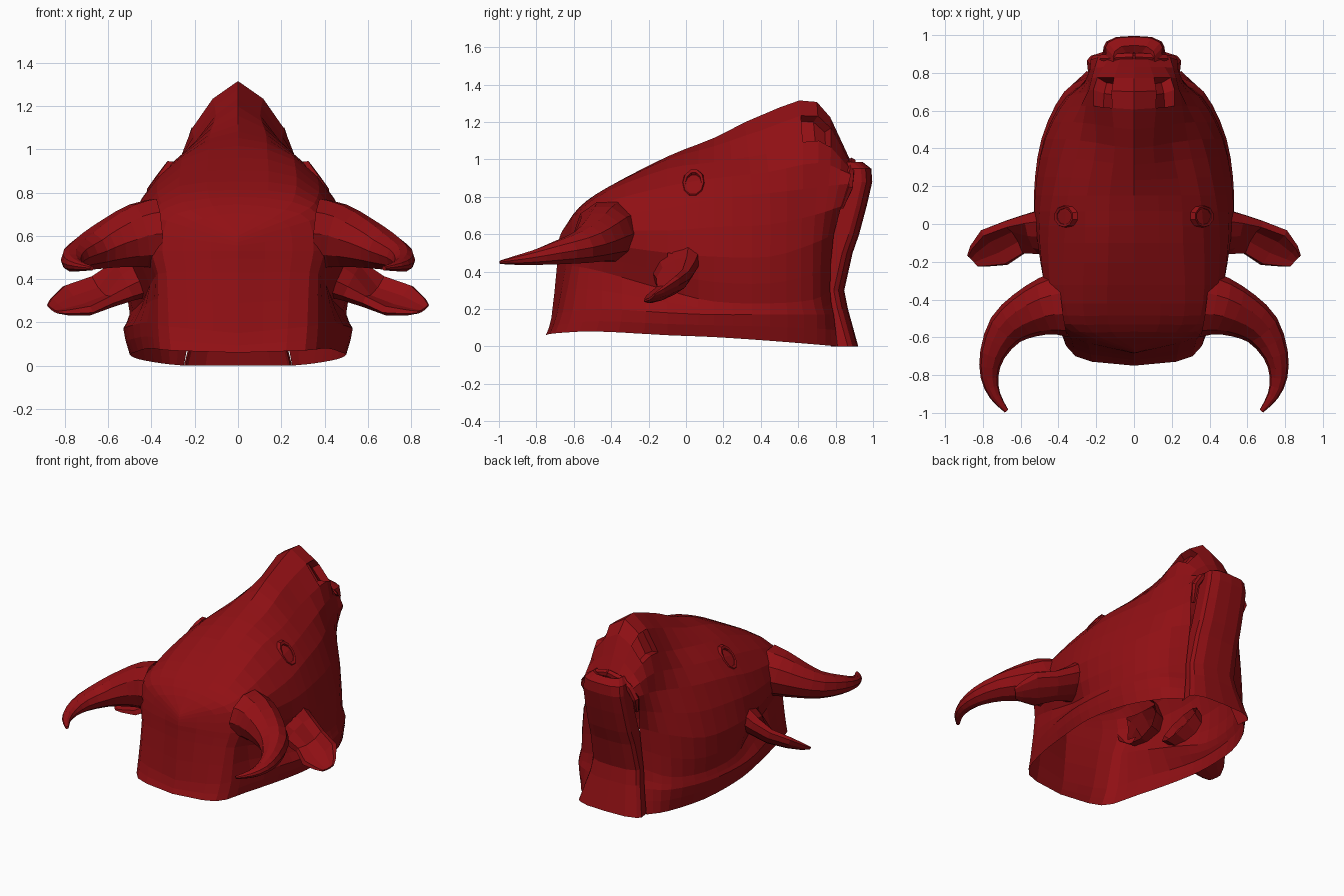
import bpy, bmesh, math
from mathutils import Vector
from mathutils.bvhtree import BVHTree

if "Cube" in bpy.data.objects:
    bpy.data.objects.remove(bpy.data.objects["Cube"])

red = bpy.data.materials.new("red")
red.diffuse_color = (0.28, 0.005, 0.007, 1)
red.use_nodes = True
red.node_tree.nodes["Principled BSDF"].inputs["Base Color"].default_value = red.diffuse_color


def finish(bm, name):
    """Turn a right-hand half into a mirrored object."""
    bmesh.ops.recalc_face_normals(bm, faces=bm.faces)
    me = bpy.data.meshes.new(name)
    bm.to_mesh(me)
    me.materials.append(red)
    ob = bpy.data.objects.new(name, me)
    bpy.context.collection.objects.link(ob)
    ob.modifiers.new("mirror", 'MIRROR').merge_threshold = 0.002
    return ob


def spline(pts, n, after=None):
    """Catmull-Rom through pts with n steps per span."""
    p = [Vector(q) for q in pts]
    p = [2 * p[0] - p[1]] + p + [after or 2 * p[-1] - p[-2]]
    out = []
    for i in range(1, len(p) - 2):
        a, b, c, d = p[i - 1:i + 3]
        for k in range(n):
            t = k / n
            out.append(0.5 * (2 * b + (c - a) * t + (2 * a - 5 * b + 4 * c - d) * t ** 2
                              + (3 * b - a - 3 * c + d) * t ** 3))
    return out + [p[-2]]


def skin(bm, rows, closed=False):
    v = [[bm.verts.new(q) for q in r] for r in rows]
    n = len(v[0])
    for a, b in zip(v, v[1:]):
        for i in range(n if closed else n - 1):
            j = (i + 1) % n
            bm.faces.new((a[i], a[j], b[j], b[i]))
    return v


def tube(name, path, radii, up, sides, steps=1, dent=0.0):
    """Hollow tapering limb, open at its root; radii are (wide, thick)."""
    bm = bmesh.new()
    path = spline(path, steps)
    radii = spline([(a, b, 0) for a, b in radii], steps)
    rows = []
    for i, p in enumerate(path):
        t = (path[min(i + 1, len(path) - 1)] - path[max(i - 1, 0)]).normalized()
        w = Vector(up).cross(t).normalized()
        h = t.cross(w)
        ring = []
        for k in range(sides):
            c, s = math.cos(2 * math.pi * k / sides), math.sin(2 * math.pi * k / sides)
            lift = s * radii[i].y
            if s > 0.1 and i > 1:
                lift *= 1 - 2 * dent * (1 - abs(c))
            ring.append(p + w * c * radii[i].x + h * lift)
        rows.append(ring)
    bm.faces.new(skin(bm, rows, True)[-1])
    return finish(bm, name)


def pocket(bm, centre, radius, rim, push):
    """Inset the faces near a point and push them inwards."""
    near = [f for f in bm.faces if (f.calc_center_median() - Vector(centre)).length < radius]
    bmesh.ops.inset_region(bm, faces=near, thickness=rim, depth=0)
    for v in {v for f in near for v in f.verts}:
        v.co += Vector(push)


# Head shell: guide lines run from back centre to the mouth edge
guides = [
    [(0, -.75, .06), (.31, -.70, .07), (.41, -.48, .08), (.48, -.1, .06), (.5, .15, .05), (.46, .45, .03), (.35, .7, .01), (.25, .81, 0)],
    [(0, -.72, .15), (.32, -.66, .18), (.42, -.45, .2), (.51, -.1, .18), (.53, .15, .17), (.49, .45, .17), (.37, .7, .17), (.22, .79, .17)],
    [(0, -.69, .43), (.33, -.61, .43), (.39, -.45, .4), (.44, -.1, .3), (.5, .15, .24), (.47, .45, .23), (.36, .68, .25), (.2, .77, .3)],
    [(0, -.685, .53), (.35, -.59, .53), (.45, -.42, .54), (.51, -.1, .5), (.525, .15, .48), (.47, .45, .48), (.34, .68, .55), (.18, .79, .6)],
    [(0, -.68, .57), (.33, -.57, .67), (.43, -.42, .7), (.455, -.1, .74), (.43, .15, .79), (.36, .45, .82), (.25, .7, .85), (.23, .87, .87)],
    [(0, -.67, .6), (.22, -.575, .72), (.27, -.42, .83), (.26, -.1, .95), (.25, .15, .985), (.2, .43, 1.03), (.215, .71, 1.1), (.13, .885, .94)],
]
ridge = [(-.66, .62), (-.57, .745), (-.42, .85), (-.1, 1.015), (.15, 1.115), (.4, 1.235), (.7, 1.307), (.89, .97)]
guides.append([(0, y, z) for y, z in ridge])
columns = []
for col in zip(*[spline(g, 3) for g in guides]):
    q = col[-2]
    columns.append(spline(col, 2, Vector((-q.x, q.y, q.z))))
bm = bmesh.new()
skin(bm, columns)
bmesh.ops.recalc_face_normals(bm, faces=bm.faces)
tree = BVHTree.FromBMesh(bm)
eye_pos, eye_n = tree.find_nearest(Vector((.36, .04, .87)))[:2]
if eye_n.x < 0:
    eye_n = -eye_n

# Nostrils and eye sockets
pocket(bm, (.16, .73, 1.17), .085, .018, (-.045, -.02, -.02))
pocket(bm, eye_pos, .055, .015, -eye_n * .05)

# Openings into the hollow horns and ears
roots = [(Vector((.44, -.43, .6)), .11), (Vector((.48, -.06, .42)), .07)]
hole = [f for f in bm.faces if any((f.calc_center_median() - c).length < r for c, r in roots)]
bmesh.ops.delete(bm, geom=hole, context='FACES')
finish(bm, "head")

# Horns
tube("horns",
     [(.37, -.42, .61), (.46, -.435, .6), (.58, -.485, .565), (.68, -.56, .53), (.75, -.69, .5),
      (.765, -.81, .475), (.735, -.91, .46), (.675, -.99, .45)],
     [(.18, .17), (.155, .155), (.125, .12), (.1, .09), (.067, .065), (.047, .042), (.03, .025), (.012, .01)],
     (0, 0, 1), 10, 2)

# Ears
tube("ears",
     [(.43, -.05, .44), (.53, -.05, .39), (.63, -.07, .345), (.74, -.125, .305), (.82, -.17, .275), (.855, -.195, .262)],
     [(.16, .1), (.13, .075), (.115, .065), (.13, .05), (.08, .03), (.045, .012)],
     (.1, -.6, .8), 10, 1, .75)

# Lower jaw: (height, front y, half width) from lip down to throat
jaw = [(.96, .9, .06), (.985, .94, .11), (.95, .985, .15), (.88, .99, .16), (.75, .96, .165), (.6, .92, .17),
       (.5, .885, .175), (.3, .84, .185), (.2, .86, .2), (0, .915, .25)]
bm = bmesh.new()
skin(bm, [[(0, y + .006, z), (w * .6, y, z), (w * .92, y - .025, z), (w, y - .05, z), (w * .96, y - .14, z)]
          for z, y, w in jaw])
finish(bm, "lower_jaw")

# Upper lip rolled over the mouth
tube("upper_lip", [(0, .885, .985), (.09, .88, .965), (.16, .875, .92), (.205, .87, .85), (.19, .83, .74)],
     [(.025, .025)] * 4 + [(.012, .012)], (0, 1, 0), 6)

# Eyelids and eyeballs
rot = eye_n.to_track_quat('Z', 'Y')
bm = bmesh.new()
rings = []
for size, lift in ((1.0, -.015), (.85, .007), (.66, .004), (.55, -.035)):
    rings.append([eye_pos + rot @ Vector((.065 * size * math.cos(a), .1 * size * math.sin(a), lift))
                  for a in (2 * math.pi * k / 10 for k in range(10))])
skin(bm, rings, True)
finish(bm, "eyelids")
bm = bmesh.new()
bmesh.ops.create_uvsphere(bm, u_segments=10, v_segments=6, radius=.042)
for v in bm.verts:
    v.co = eye_pos - eye_n * .05 + rot @ v.co
finish(bm, "eyeballs")
